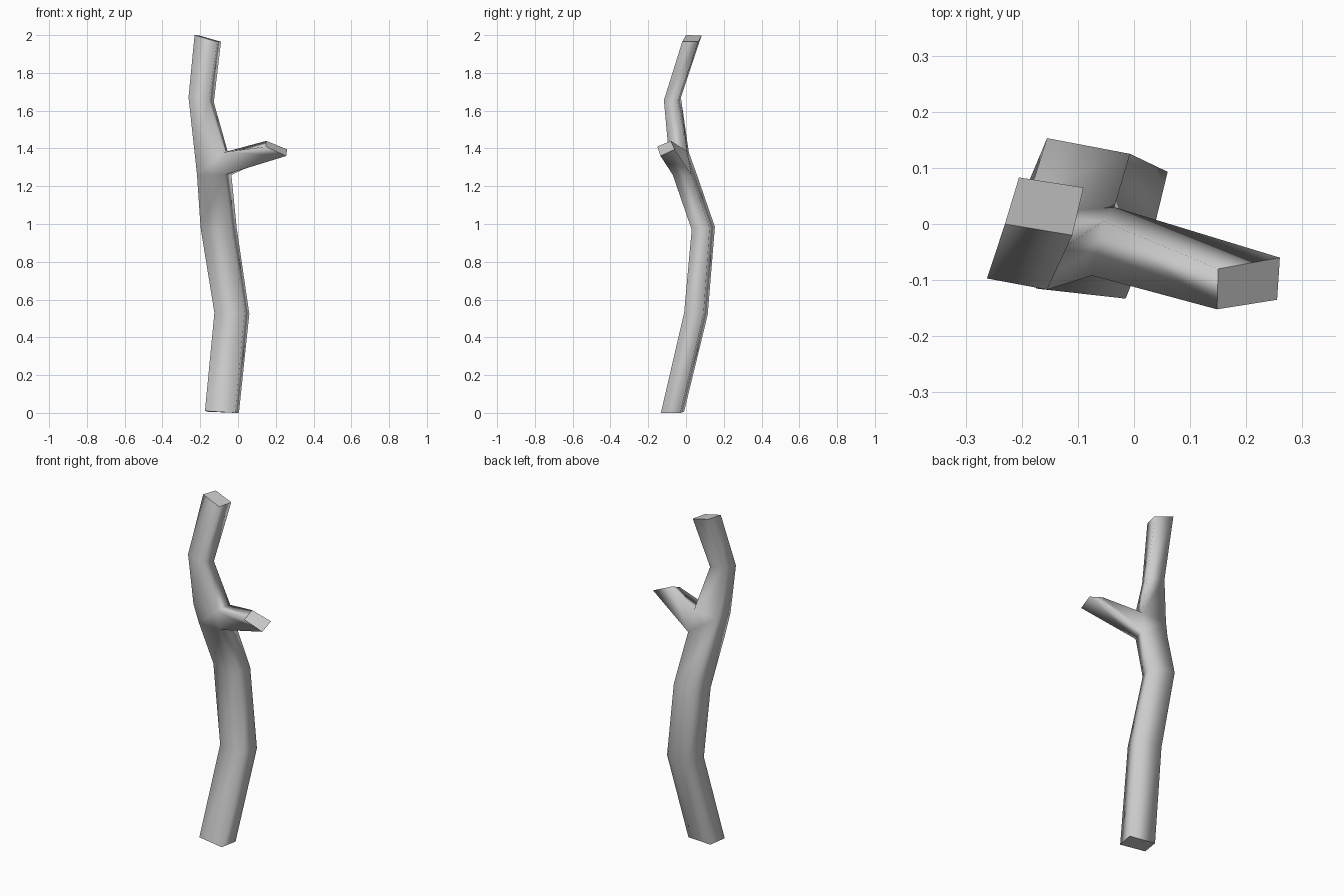
import bpy, bmesh

if "Cube" in bpy.data.objects:
    bpy.data.objects.remove(bpy.data.objects["Cube"])

# Trunk cross-sections, bottom to top: front-left, front-right, back-right, back-left
trunk = [
    [(-.175, -.115, .01), (-.015, -.133, 0), (.005, -.03, 0), (-.155, -.01, .006)],
    [(-.125, .01, .53), (.035, -.01, .53), (.06, .093, .525), (-.095, .115, .52)],
    [(-.198, .05, .98), (-.035, .03, .97), (-.007, .125, .98), (-.155, .153, .985)],
    [(-.217, -.06, .0 + 1.26), (-.07, -.07, 1.26), (-.035, .03, 1.26), (-.185, .058, 1.26)],
    [(-.23, -.092, 1.38), (-.075, -.092, 1.38), (-.055, .005, 1.385), (-.21, .015, 1.38)],
    [(-.262, -.097, 1.67), (-.155, -.117, 1.655), (-.128, -.045, 1.645), (-.235, -.027, 1.67)],
    [(-.23, 0, 2), (-.11, -.02, 1.965), (-.09, .065, 1.965), (-.205, .083, 1.998)],
]
# Side branch end: lower-front, lower-back, upper-back, upper-front
tip = [(.255, -.135, 1.36), (.26, -.06, 1.395), (.15, -.08, 1.44), (.148, -.152, 1.41)]
FORK = 3  # trunk segment whose right face grows the branch

bm = bmesh.new()


def ring(points):
    return [bm.verts.new(p) for p in points]


def bridge(a, b, skip=None):
    for i in range(4):
        if i != skip:
            j = (i + 1) % 4
            f = bm.faces.new((a[i], a[j], b[j], b[i]))
            f.smooth = True


# Trunk
rings = [ring(r) for r in trunk]
for k in range(len(rings) - 1):
    bridge(rings[k], rings[k + 1], 1 if k == FORK else None)

# Branch
lo, hi = rings[FORK], rings[FORK + 1]
end = ring(tip)
bridge([lo[1], lo[2], hi[2], hi[1]], end)

# Flat cut ends
for cap in (rings[0][::-1], rings[-1], end):
    bm.faces.new(cap).smooth = False
bmesh.ops.recalc_face_normals(bm, faces=bm.faces[:])
for f in bm.faces:
    if not f.smooth:
        for e in f.edges:
            e.smooth = False

mesh = bpy.data.meshes.new("tree_branch")
bm.to_mesh(mesh)
bm.free()
obj = bpy.data.objects.new("tree_branch", mesh)
bpy.context.collection.objects.link(obj)
